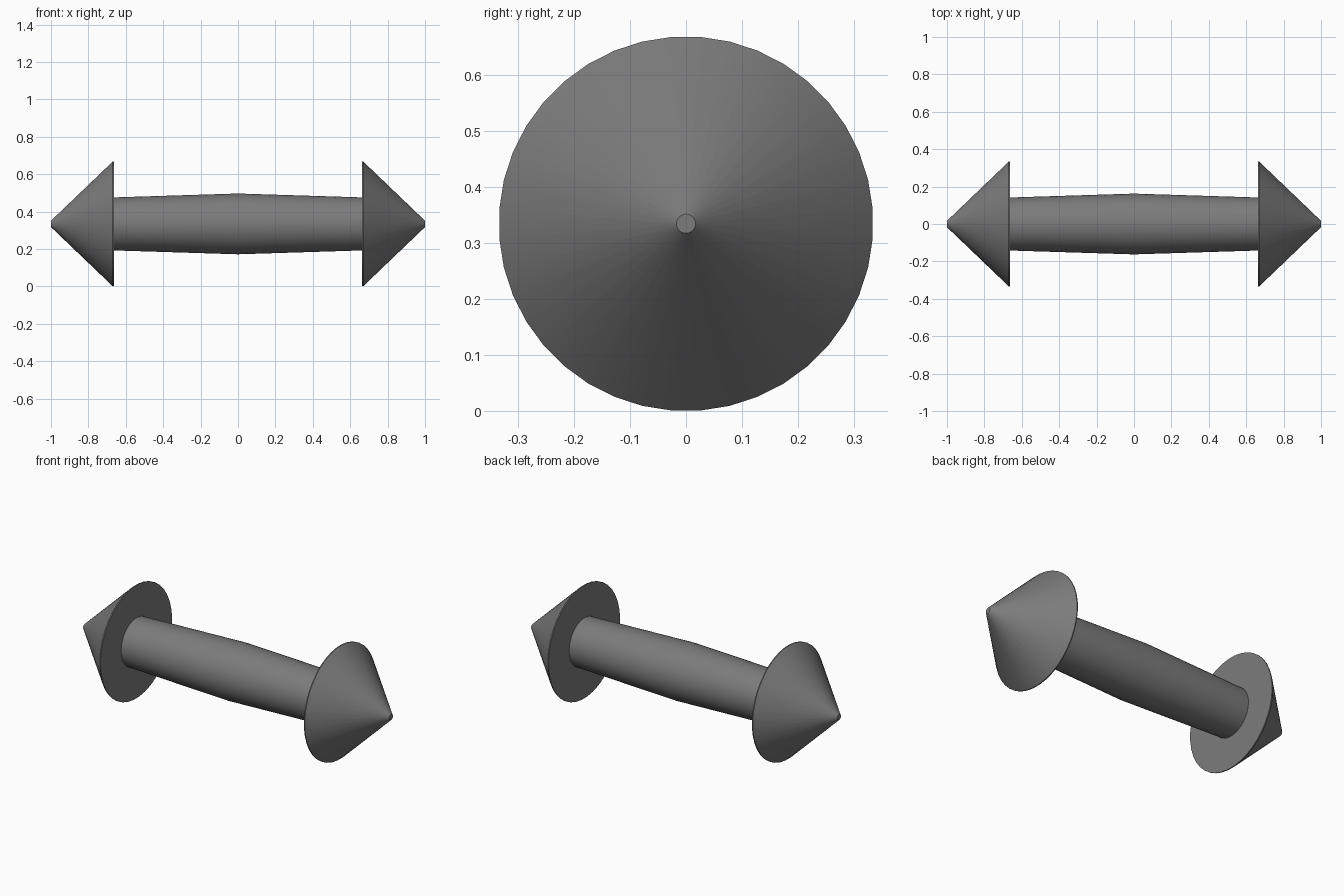
import bpy, bmesh, math

if "Cube" in bpy.data.objects:
    bpy.data.objects.remove(bpy.data.objects["Cube"])

SIDES = 40
AXIS_Z = 0.334

grey = bpy.data.materials.new("mid grey")
grey.diffuse_color = (0.2, 0.2, 0.2, 1)
grey.use_nodes = True
grey.node_tree.nodes["Principled BSDF"].inputs["Base Color"].default_value = grey.diffuse_color


def lathe(name, profile):
    """Closed solid of revolution about the x direction from (x, radius) points."""
    bm = bmesh.new()
    rings = []
    for x, r in profile:
        angles = [(i + 0.5) * 2 * math.pi / SIDES for i in range(SIDES)]
        rings.append([bm.verts.new((x, r * math.cos(a), AXIS_Z + r * math.sin(a))) for a in angles])
    for a, b in zip(rings, rings[1:]):
        for i in range(SIDES):
            j = (i + 1) % SIDES
            bm.faces.new((a[i], a[j], b[j], b[i]))
    bm.faces.new(rings[0])
    bm.faces.new(rings[-1])
    bmesh.ops.recalc_face_normals(bm, faces=bm.faces)
    mesh = bpy.data.meshes.new(name)
    bm.to_mesh(mesh)
    bm.free()
    mesh.materials.append(grey)
    obj = bpy.data.objects.new(name, mesh)
    bpy.context.collection.objects.link(obj)
    bpy.ops.object.select_all(action='DESELECT')
    obj.select_set(True)
    bpy.context.view_layer.objects.active = obj
    bpy.ops.object.shade_smooth_by_angle(angle=math.radians(30))


# Shaft, slightly thicker in the middle
lathe("shaft", [(-0.668, 0.142), (0, 0.163), (0.668, 0.142)])

# Arrow heads with a thin rim and a small blunt tip
for name, s in (("left_head", -1), ("right_head", 1)):
    lathe(name, [(s * 0.664, 0.334), (s * 0.67, 0.334), (s * 1.0, 0.017)])
